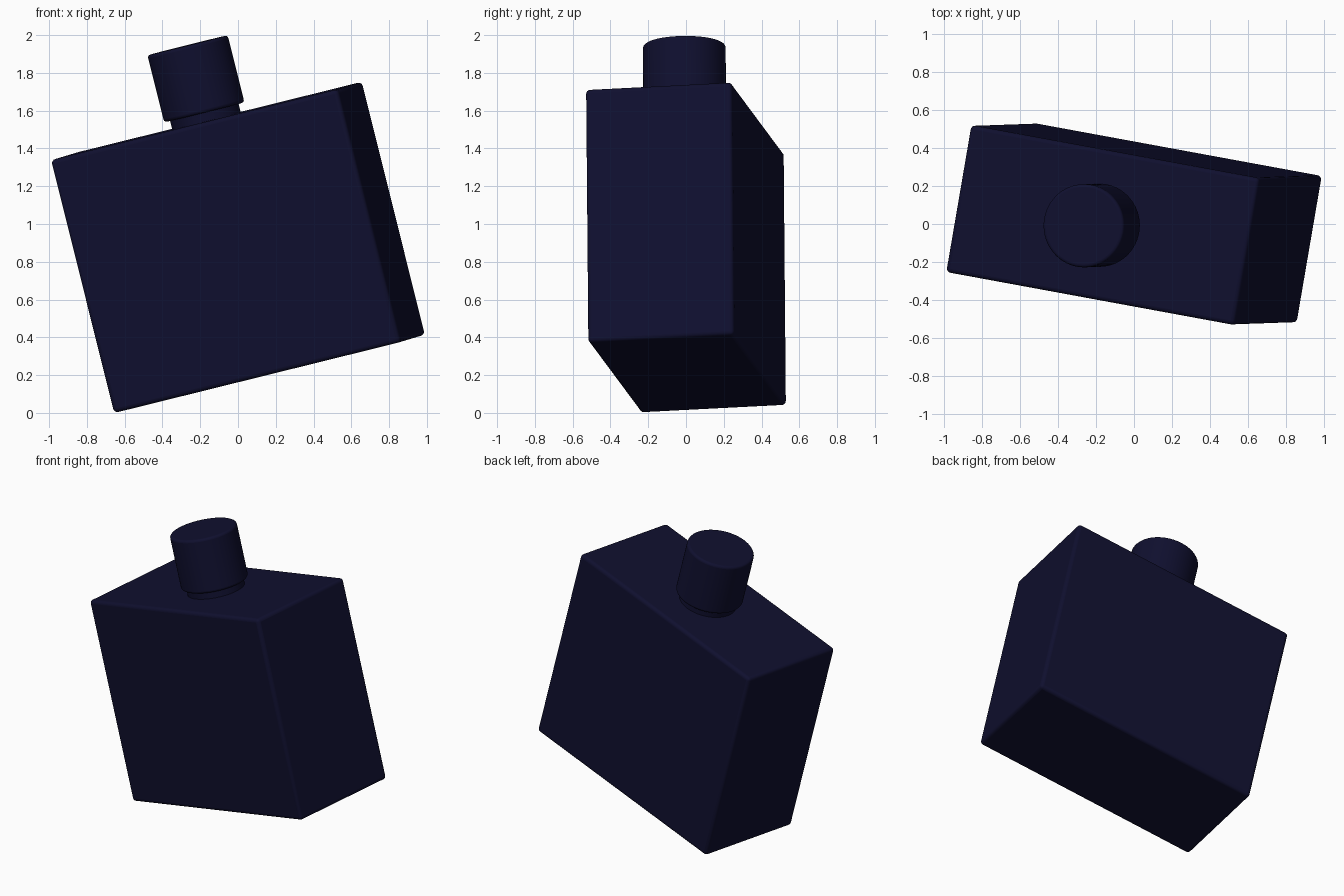
import bpy, math
from mathutils import Matrix, Vector

if "Cube" in bpy.data.objects:
    bpy.data.objects.remove(bpy.data.objects["Cube"])

navy = bpy.data.materials.new("dark navy")
navy.diffuse_color = (0.0048, 0.0048, 0.028, 1)
navy.use_nodes = True
navy.node_tree.nodes["Principled BSDF"].inputs["Base Color"].default_value = navy.diffuse_color

# Whole bottle leans to the left and is turned slightly about its own axis
tilt = (Matrix.Translation((0, 0, 0.876))
        @ Matrix.Rotation(math.radians(0.5), 4, 'X')
        @ Matrix.Rotation(math.radians(-14), 4, 'Y')
        @ Matrix.Rotation(math.radians(-10), 4, 'Z'))


def finish(obj, name, radius, segments=4):
    """Name, colour, round the edges and smooth the part, then lean it."""
    obj.name = name
    obj.data.materials.append(navy)
    if radius:
        bev = obj.modifiers.new("rounded_edges", 'BEVEL')
        bev.width = radius
        bev.segments = segments
        bev.limit_method = 'ANGLE'
        bev.angle_limit = math.radians(40)
    bpy.ops.object.shade_smooth_by_angle(angle=math.radians(35))
    obj.matrix_world = tilt @ obj.matrix_world


def cylinder(name, radius, z0, z1, bevel):
    bpy.ops.mesh.primitive_cylinder_add(vertices=64, radius=radius, depth=z1 - z0)
    obj = bpy.context.object
    obj.data.transform(Matrix.Translation((0, 0, (z0 + z1) / 2)))
    finish(obj, name, bevel)


# Rectangular bottle body
HALF = Vector((0.795, 0.393, 0.69))
bpy.ops.mesh.primitive_cube_add(size=2)
body = bpy.context.object
body.data.transform(Matrix.Diagonal((*HALF, 1)))
finish(body, "bottle_body", 0.022)

# Short neck and round cap
top = HALF.z
cylinder("neck", 0.187, top - 0.02, top + 0.08, 0)
cylinder("cap", 0.219, top + 0.047, top + 0.413, 0.016)
